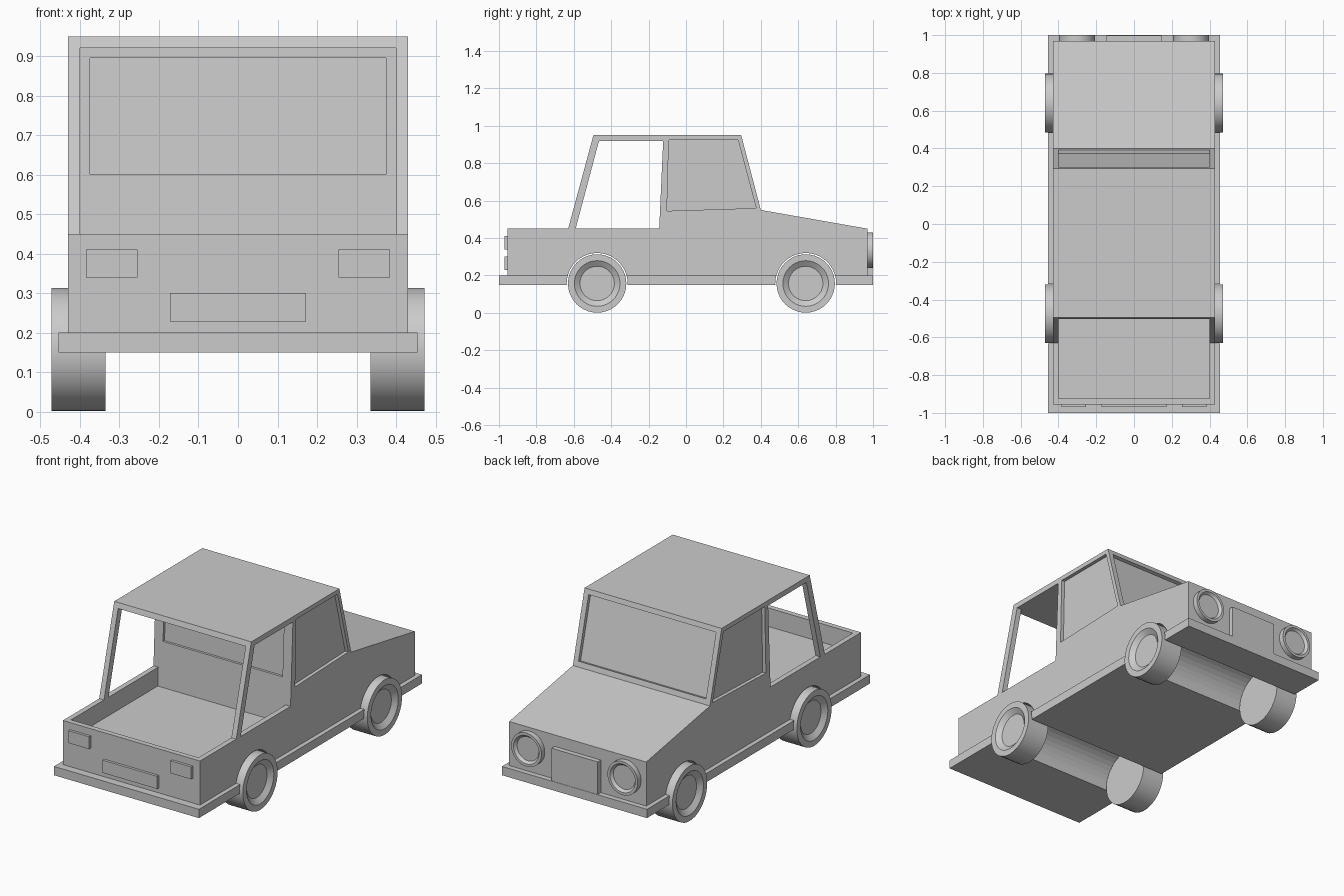
import bpy, bmesh, math
from mathutils import Vector, Matrix

if "Cube" in bpy.data.objects:
    bpy.data.objects.remove(bpy.data.objects["Cube"])


def finish(bm, name):
    bmesh.ops.remove_doubles(bm, verts=bm.verts, dist=1e-5)
    bmesh.ops.recalc_face_normals(bm, faces=bm.faces)
    me = bpy.data.meshes.new(name)
    bm.to_mesh(me)
    bm.free()
    ob = bpy.data.objects.new(name, me)
    bpy.context.collection.objects.link(ob)
    return ob


def extrude_yz(name, pts, x0, x1):
    """Side profile (y, z) extruded from x0 to x1."""
    bm = bmesh.new()
    f = bm.faces.new([bm.verts.new((x0, y, z)) for y, z in pts])
    r = bmesh.ops.extrude_face_region(bm, geom=[f])
    vs = [v for v in r["geom"] if isinstance(v, bmesh.types.BMVert)]
    bmesh.ops.translate(bm, verts=vs, vec=(x1 - x0, 0, 0))
    return finish(bm, name)


def box(name, x0, x1, y0, y1, z0, z1):
    return extrude_yz(name, [(y0, z0), (y1, z0), (y1, z1), (y0, z1)], x0, x1)


def lathe(name, prof, loc, turn=0, steps=40):
    """(x, radius) profile spun around x, turned about z, moved to loc."""
    bm = bmesh.new()
    vs = [bm.verts.new((x, 0, r)) for x, r in prof]
    es = [bm.edges.new(p) for p in zip(vs, vs[1:])]
    bmesh.ops.spin(bm, geom=vs + es, cent=(0, 0, 0), axis=(1, 0, 0),
                   angle=math.tau, steps=steps)
    bm.transform(Matrix.Translation(loc) @ Matrix.Rotation(turn, 4, 'Z'))
    ob = finish(bm, name)
    bpy.ops.object.select_all(action='DESELECT')
    ob.select_set(True)
    bpy.context.view_layer.objects.active = ob
    bpy.ops.object.shade_smooth_by_angle(angle=math.radians(30))
    return ob


def cut(ob, cutter):
    cutter.hide_render = True
    m = ob.modifiers.new("cut", 'BOOLEAN')
    m.operation, m.solver, m.object = 'DIFFERENCE', 'EXACT', cutter
    bpy.context.view_layer.objects.active = ob
    bpy.ops.object.modifier_apply(modifier=m.name)
    bpy.data.objects.remove(cutter)


WHEELS_Y = (-0.475, 0.64)
AXLE_Z = 0.157

# Body shell
body = extrude_yz("body", [(-.955, .2), (-.955, .45), (-.63, .45), (-.495, .95),
                           (.295, .95), (.4, .55), (.97, .45), (.97, .2)], -.43, .43)
# Cargo bed under the roof, open to the rear
cut(body, extrude_yz("bed_cutter", [(-.925, .345), (-.925, .92), (-.122, .92), (-.148, .345)], -.4, .4))
# Open sides behind the cab
for s in (-1, 1):
    cut(body, extrude_yz("side_opening_cutter", [(-.59, .45), (-.465, .92), (-.122, .92), (-.1433, .45)],
                         s * .38, s * .5))
    # Recessed door window
    cut(body, extrude_yz("door_window_cutter", [(-.102, .545), (-.092, .925), (.278, .925), (.375, .56)],
                         s * .41, s * .5))
# Recessed rear cab window
cut(body, extrude_yz("rear_window_cutter", [(-.2, .6), (-.2, .895), (-.108, .895), (-.123, .6)], -.375, .375))
# Recessed windscreen
base = Vector((.4, .55))
d = (Vector((.295, .95)) - base).normalized()
n = Vector((d.y, -d.x))
cut(body, extrude_yz("windscreen_cutter", [tuple(base + d * a + n * b) for a, b in
                     ((.03, -.02), (.385, -.02), (.385, .05), (.03, .05))], -.4, .4))

# Bumper and sill slab
skirt = box("sill_and_bumpers", -.455, .455, -1, 1, .15, .2)

# Wheel tunnels through body and sill
for y in WHEELS_Y:
    for ob in (body, skirt):
        cut(ob, lathe("arch_cutter", [(-.6, 0), (-.6, .163), (.6, .163), (.6, 0)], (0, y, AXLE_Z)))
for p in body.data.polygons:
    p.use_smooth = False

# Wheels with dished hubs
for y in WHEELS_Y:
    for s in (-1, 1):
        lathe("wheel", [(s * x, r) for x, r in ((.335, 0), (.335, .156), (.472, .156), (.472, .122),
                                                (.45, .092), (.45, 0))], (0, y, AXLE_Z))

# Headlights, tail lights
for s in (-1, 1):
    lathe("headlight", [(.96, 0), (.96, .095), (1, .095), (1, .08), (.985, .068), (.985, 0)],
          (s * .302, 0, .335), math.pi / 2)
    box("tail_light", s * .255, s * .385, -.97, -.95, .34, .41)

# Grille and rear plate
box("grille", -.145, .145, .96, .998, .2, .385)
box("rear_plate", -.172, .172, -.97, -.95, .228, .3)
